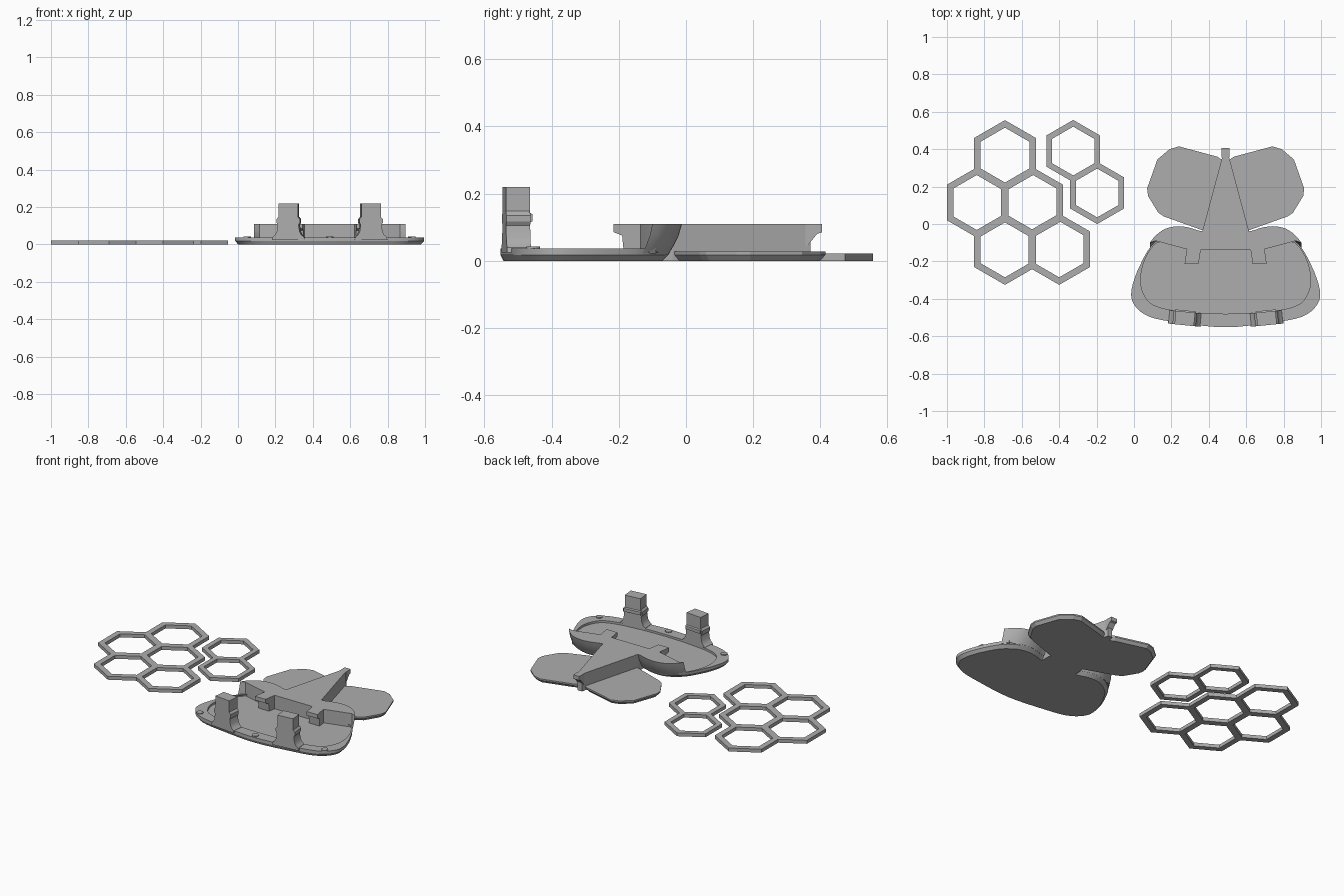
import bpy, bmesh, math
from mathutils import Matrix

if "Cube" in bpy.data.objects:
    bpy.data.objects.remove(bpy.data.objects["Cube"])

CX = 0.49  # symmetry line of the shield body
grey = bpy.data.materials.new("plain grey")
grey.diffuse_color = (0.42, 0.42, 0.42, 1)
grey.use_nodes = True
grey.node_tree.nodes["Principled BSDF"].inputs["Base Color"].default_value = grey.diffuse_color


def finish(bm, name, smooth=True):
    bmesh.ops.recalc_face_normals(bm, faces=bm.faces)
    me = bpy.data.meshes.new(name)
    bm.to_mesh(me)
    bm.free()
    ob = bpy.data.objects.new(name, me)
    bpy.context.collection.objects.link(ob)
    me.materials.append(grey)
    if smooth:
        bpy.ops.object.select_all(action='DESELECT')
        ob.select_set(True)
        bpy.context.view_layer.objects.active = ob
        bpy.ops.object.shade_smooth_by_angle(angle=math.radians(25))
    return ob


def loft(name, loops, smooth=True, matrix=None):
    """Skin a stack of equal-length 3D loops and cap both ends."""
    bm = bmesh.new()
    rings = [[bm.verts.new(p) for p in lp] for lp in loops]
    n = len(rings[0])
    for a, b in zip(rings, rings[1:]):
        for i in range(n):
            j = (i + 1) % n
            bm.faces.new((a[i], a[j], b[j], b[i]))
    bm.faces.new(rings[0][::-1])
    bm.faces.new(rings[-1])
    if matrix:
        bm.transform(matrix)
    return finish(bm, name, smooth)


def spline(pts, steps=4):
    """Curve through half an outline, mirrored at both ends."""
    p = [(-pts[1][0], pts[1][1])] + pts + [(-pts[-2][0], pts[-2][1])]
    out = []
    for k in range(1, len(p) - 2):
        for s in range(steps):
            t = s / steps
            out.append(tuple(0.5 * (2 * b + (c - a) * t + (2 * a - 5 * b + 4 * c - d) * t * t
                       + (3 * b - a - 3 * c + d) * t ** 3)
                       for a, b, c, d in zip(p[k - 1], p[k], p[k + 1], p[k + 2])))
    return out + [pts[-1]]


def mirror(half):
    return half + [(-x, y) for x, y in reversed(half) if abs(x) > 1e-6]


def at(pts, z):
    return [(CX + x, y, z) for x, y in pts]


def lean(pts, amount):
    """Pull the back edge forward for the sloping shoulders."""
    return [(x, y - amount * min(1, max(0, (y + 0.25) / 0.2))) for x, y in pts]


# Shield body: dished plate with raised rim and chamfered underside
outer_half = spline([(0, -.04), (.12, -.04), (.2, -.018), (.27, -.013), (.34, -.035), (.405, -.1),
                     (.46, -.22), (.503, -.35), (.49, -.43), (.41, -.495), (.25, -.527), (0, -.552)])
inner_half = spline([(0, -.1), (.12, -.1), (.2, -.1), (.27, -.09), (.34, -.08), (.38, -.095),
                     (.43, -.18), (.455, -.3), (.43, -.39), (.37, -.44), (.22, -.47), (0, -.48)])
rim, dish = mirror(outer_half), mirror(inner_half)
low = lean(rim, .04)
under = [(x * .965, -.3 + (y + .3) * .965) for x, y in lean(rim, .05)]
loft("shield_body", [at(under, 0), at(low, .018), at(lean(rim, .035), .037),
                     at(lean(dish, .02), .037), at(dish, .024)])

# Raised shoulder wall along the back
back = [p for p in outer_half if p[1] > -.125]
front = [(.375, -.09), (.2, -.137), (.13, -.14), (0, -.14)]


def shoulder(amount, z):
    return at(mirror(lean(back, amount) + front), z)


loft("shoulder_wall", [shoulder(.038, .022), shoulder(.025, .045),
                       shoulder(.01, .075), shoulder(0, .11)])

# Tapered tail spine and its end stub
loft("tail_spine", [at([(-.125, -.1), (.125, -.1), (.125, -.04), (.015, .37), (-.015, .37), (-.125, -.04)], z)
                    for z in (0, .11)], False)
stub = [(.355, .04), (.37, .055), (.39, .08), (.405, .085), (.405, .11), (.355, .11)]
loft("tail_stub", [[(CX + x, y, z) for y, z in stub] for x in (-.021, .021)], False)

# Tail wings with chamfered underside
wing = [(.0, .33), (.045, .36), (.25, .415), (.3, .4), (.365, .345), (.42, .19),
        (.415, .15), (.36, .06), (.33, .04), (.12, -.035), (.0, -.035)]
wing_low = [(x if x == 0 else .2 + (x - .2) * .93, .19 + (y - .19) * .93) for x, y in wing]
for side, label in ((-1, "left"), (1, "right")):
    loft(label + "_tail_wing", [at([(side * x, y) for x, y in p], z)
         for p, z in ((wing_low, 0), (wing, .018), (wing, .027))], False)

    # Hooked tab in front of the shoulder wall
    hook = [(-.12, .024), (-.185, .024), (-.19, .075), (-.215, .085), (-.215, .11), (-.12, .11)]
    loft(label + "_hook", [[(CX + side * (.135 + w + (-.15 - y) * .15), y, z) for y, z in hook]
         for w in (0, .075)], False)

    # Upright clip post with flared foot and a ridge part-way up
    prof = [(.088, .024), (.084, .04), (.07, .052), (.061, .07), (.056, .105), (.063, .117),
            (.063, .135), (.052, .148), (.052, .22)]
    sect = prof + [(-x, z) for x, z in reversed(prof)]
    place = Matrix.Translation((CX + side * .218, -.503, 0)) @ Matrix.Rotation(side * .1, 4, 'Z')
    loft(label + "_post", [[(x, y, z) for x, z in sect] for y in (-.038, .034)], True, place)
    ridge = [(.03, .112), (.041, .118), (.041, .138), (.03, .146)]
    loft(label + "_post_ridge", [[(x, y, z) for y, z in ridge] for x in (-.056, .056)], False, place)

# Small locating nubs on the front rim
for i, (x, y) in enumerate(((-.44, -.455), (0, -.525), (.44, -.455))):
    nub = [(x + .02 * math.cos(a * math.pi / 6), y + .02 * math.sin(a * math.pi / 6)) for a in range(12)]
    loft("rim_nub_%d" % (i + 1), [at(nub, .03), at(nub, .042)])


def hex_frame(name, x, y, a_out, a_in, z=.022):
    """Open hexagonal ring, point up, sized by its apothems."""
    bm = bmesh.new()
    k = 2 / math.sqrt(3)
    rings = []
    for a, h in ((a_out, 0), (a_out, z), (a_in, z), (a_in, 0)):
        rings.append([bm.verts.new((x + a * k * math.sin(i * math.pi / 3),
                                    y + a * k * math.cos(i * math.pi / 3), h)) for i in range(6)])
    for r in range(4):
        p, q = rings[r], rings[(r + 1) % 4]
        for i in range(6):
            j = (i + 1) % 6
            bm.faces.new((p[i], p[j], q[j], q[i]))
    return finish(bm, name, False)


# Honeycomb of five large frames; each shared wall is the overlap of two rings
for i, (x, y) in enumerate(((-.69, .365), (-.835, .115), (-.545, .115), (-.69, -.135), (-.4, -.135))):
    hex_frame("large_hex_%d" % (i + 1), x, y, .165 if i == 1 else .1648, .13)
# Pair of small frames
for i, (x, y) in enumerate(((-.325, .39), (-.197, .166))):
    hex_frame("small_hex_%d" % (i + 1), x, y, .144, .113)
